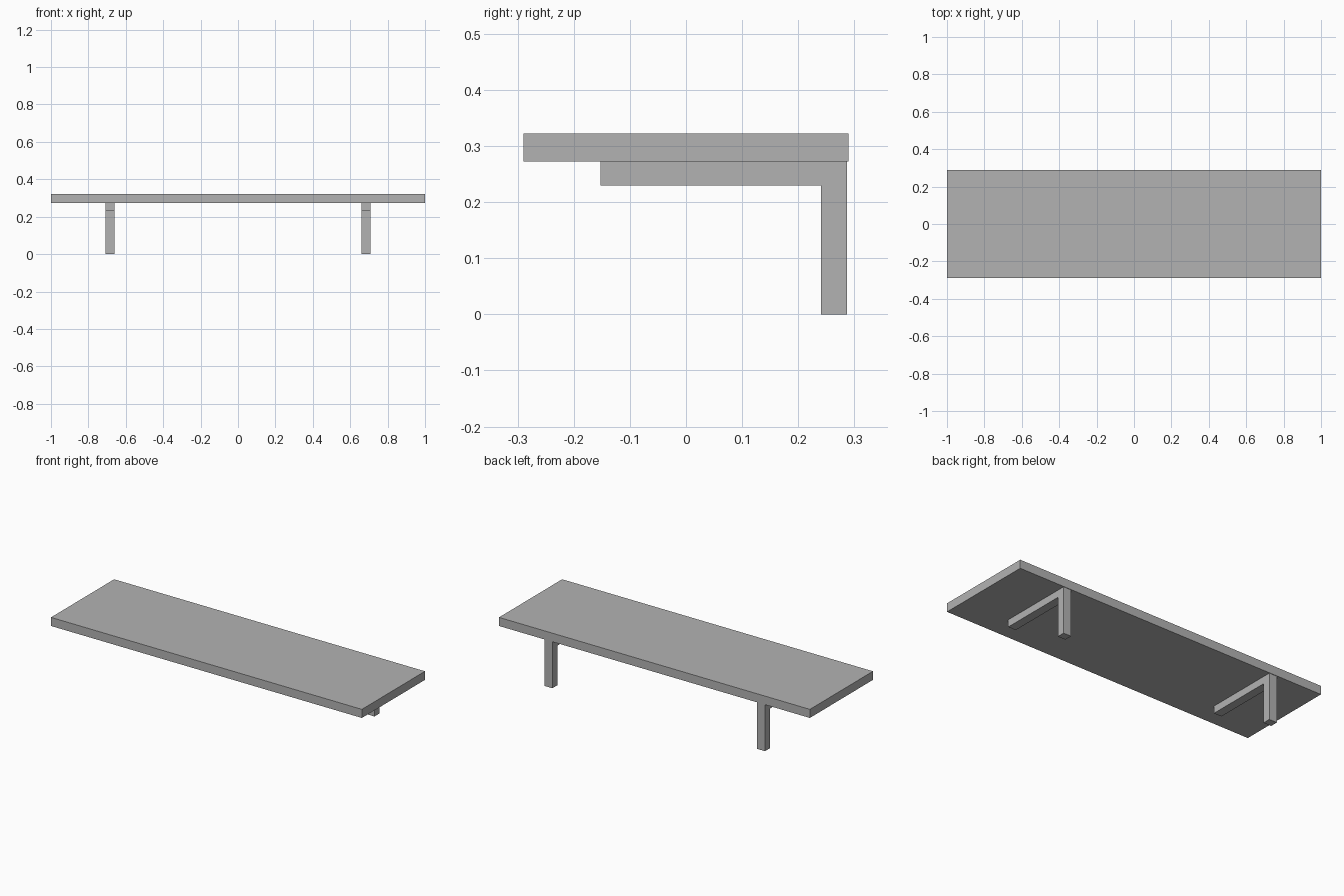
import bpy
import bmesh

default = bpy.data.objects.get("Cube")
if default:
    bpy.data.objects.remove(default, do_unlink=True)

# Single plain grey for the whole piece
grey = bpy.data.materials.new("plain_grey")
grey.use_nodes = True
colour = (0.45, 0.45, 0.45, 1.0)
grey.diffuse_color = colour
grey.node_tree.nodes["Principled BSDF"].inputs["Base Color"].default_value = colour


def extrude_profile(name, profile, x_min, x_max):
    """Extrude a (y, z) outline along x into a flat-shaded solid."""
    bm = bmesh.new()
    face = bm.faces.new([bm.verts.new((x_min, y, z)) for y, z in profile])
    result = bmesh.ops.extrude_face_region(bm, geom=[face])
    moved = [v for v in result["geom"] if isinstance(v, bmesh.types.BMVert)]
    bmesh.ops.translate(bm, verts=moved, vec=(x_max - x_min, 0, 0))
    bmesh.ops.recalc_face_normals(bm, faces=bm.faces)
    mesh = bpy.data.meshes.new(name)
    bm.to_mesh(mesh)
    bm.free()
    mesh.materials.append(grey)
    obj = bpy.data.objects.new(name, mesh)
    bpy.context.collection.objects.link(obj)
    return obj


UNDERSIDE, TOP = 0.272, 0.322
DEPTH = 0.29

# Shelf board
board = [(-DEPTH, UNDERSIDE), (DEPTH, UNDERSIDE), (DEPTH, TOP), (-DEPTH, TOP)]
extrude_profile("shelf_board", board, -1, 1)

# L-shaped brackets: arm under the board, upright at the back
bracket = [(-0.152, UNDERSIDE), (-0.152, 0.23), (0.241, 0.23),
           (0.241, 0), (0.287, 0), (0.287, UNDERSIDE)]
for side, centre in (("left", 0.684), ("right", -0.684)):
    extrude_profile(side + "_bracket", bracket, centre - 0.025, centre + 0.025)
